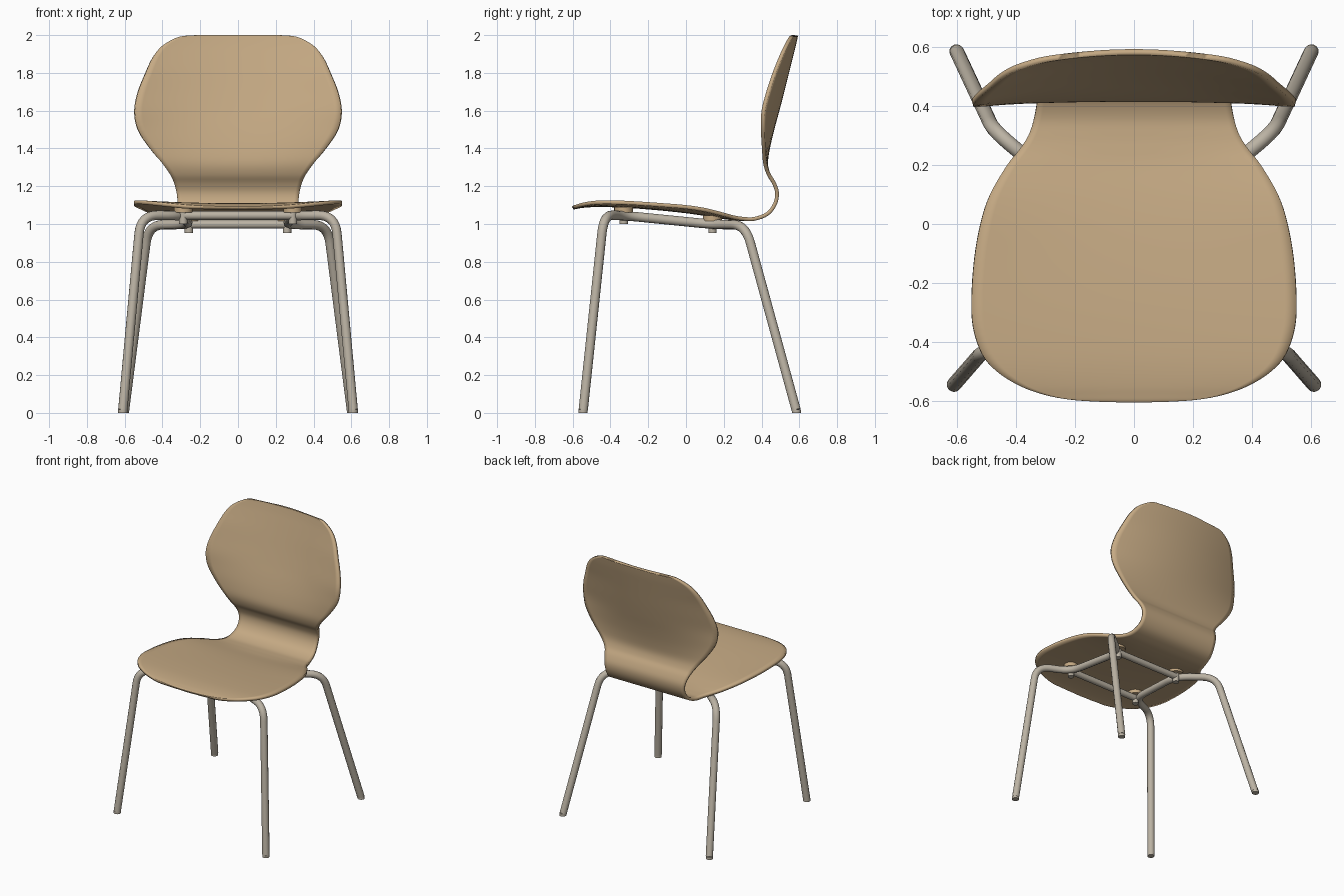
import bpy, bmesh, math
from mathutils import Vector

if "Cube" in bpy.data.objects:
    bpy.data.objects.remove(bpy.data.objects["Cube"])


def material(name, rgb):
    m = bpy.data.materials.new(name)
    m.diffuse_color = (*rgb, 1)
    m.use_nodes = True
    m.node_tree.nodes["Principled BSDF"].inputs["Base Color"].default_value = m.diffuse_color
    return m


WOOD = material("light wood", (0.56, 0.40, 0.23))
METAL = material("warm grey metal", (0.50, 0.45, 0.37))


def finish(ob, mat, angle=40):
    ob.data.materials.clear()
    ob.data.materials.append(mat)
    bpy.ops.object.select_all(action='DESELECT')
    ob.select_set(True)
    bpy.context.view_layer.objects.active = ob
    bpy.ops.object.shade_smooth_by_angle(angle=math.radians(angle))


def spline(rows, n):
    """Catmull-Rom through rows of numbers."""
    pts = [Vector(r) for r in rows]
    pts = [pts[0] * 2 - pts[1]] + pts + [pts[-1] * 2 - pts[-2]]
    out = []
    for a, b, c, d in zip(pts, pts[1:], pts[2:], pts[3:]):
        for i in range(n):
            t = i / n
            out.append(0.5 * (2 * b + (c - a) * t + (2 * a - 5 * b + 4 * c - d) * t * t
                              + (3 * b - a - 3 * c + d) * t ** 3))
    return out + [pts[-2]]


# Shell sections: y, z, half width, edge shift in y, edge shift in z
SEAT = [
    (-0.605, 1.092, 0.03, 0, 0), (-0.602, 1.094, 0.13, 0, 0), (-0.595, 1.097, 0.22, 0, 0.001),
    (-0.58, 1.100, 0.30, 0, 0.003), (-0.55, 1.105, 0.385, 0, 0.007), (-0.50, 1.109, 0.465, 0, 0.012),
    (-0.44, 1.110, 0.515, 0, 0.015), (-0.35, 1.107, 0.545, 0, 0.017), (-0.25, 1.101, 0.55, 0, 0.018),
    (-0.12, 1.090, 0.541, 0, 0.02), (0.0, 1.077, 0.52, 0, 0.023), (0.10, 1.063, 0.488, 0, 0.022),
    (0.20, 1.046, 0.43, 0, 0.014), (0.25, 1.040, 0.39, 0, 0.006), (0.30, 1.036, 0.358, 0, 0.002),
]
BACK = [
    (0.36, 1.037, 0.338, 0, 0), (0.425, 1.062, 0.326, 0, 0), (0.462, 1.11, 0.32, 0, 0),
    (0.472, 1.165, 0.325, 0, 0), (0.455, 1.215, 0.338, 0, 0), (0.428, 1.26, 0.358, 0, 0),
    (0.414, 1.32, 0.40, -0.005, 0), (0.424, 1.40, 0.465, -0.022, 0), (0.447, 1.50, 0.528, -0.05, 0),
    (0.474, 1.60, 0.545, -0.074, 0), (0.500, 1.70, 0.527, -0.075, 0), (0.525, 1.80, 0.488, -0.067, 0),
    (0.545, 1.88, 0.452, -0.055, 0), (0.560, 1.94, 0.405, -0.043, 0), (0.569, 1.98, 0.34, -0.03, 0),
    (0.572, 1.995, 0.29, -0.022, 0), (0.573, 2.0, 0.22, -0.012, 0),
]

# One-piece moulded seat and backrest shell
bm = bmesh.new()
COLS = 28
grid = []
for y, z, w, dy, dz in spline(SEAT + BACK, 4):
    row = []
    for i in range(COLS + 1):
        u = 2 * i / COLS - 1
        row.append(bm.verts.new((u * w, y + dy * u * u, z + dz * u * u)))
    grid.append(row)
for a, b in zip(grid, grid[1:]):
    for i in range(COLS):
        bm.faces.new((a[i], a[i + 1], b[i + 1], b[i]))
me = bpy.data.meshes.new("seat_shell")
bm.to_mesh(me)
bm.free()
shell = bpy.data.objects.new("seat_shell", me)
bpy.context.collection.objects.link(shell)
solid = shell.modifiers.new("thickness", 'SOLIDIFY')
solid.thickness = 0.02
solid.offset = -1
finish(shell, WOOD)


def rounded(points, radius):
    """Polyline with its corners rounded."""
    pts = [Vector(p) for p in points]
    out = [pts[0]]
    for a, b, c in zip(pts, pts[1:], pts[2:]):
        p, q = b + (a - b).normalized() * radius, b + (c - b).normalized() * radius
        for i in range(9):
            t = i / 8
            out.append(p * (1 - t) ** 2 + b * 2 * t * (1 - t) + q * t * t)
    return out + [pts[-1]]


def tube(name, pts, r=0.025):
    cu = bpy.data.curves.new(name, 'CURVE')
    cu.dimensions = '3D'
    cu.bevel_depth = r
    cu.bevel_resolution = 4
    cu.use_fill_caps = True
    s = cu.splines.new('POLY')
    s.points.add(len(pts) - 1)
    for sp, p in zip(s.points, pts):
        sp.co = (*p, 1)
    ob = bpy.data.objects.new(name, cu)
    bpy.context.collection.objects.link(ob)
    bpy.ops.object.select_all(action='DESELECT')
    ob.select_set(True)
    bpy.context.view_layer.objects.active = ob
    bpy.ops.object.convert(target='MESH')
    finish(bpy.context.object, METAL)


def disc(name, x, y, z0, z1, r, mat):
    bpy.ops.mesh.primitive_cylinder_add(vertices=24, radius=r, depth=z1 - z0,
                                        location=(x, y, (z0 + z1) / 2))
    ob = bpy.context.object
    ob.name = name
    finish(ob, mat)


FRONT_MOUNT = (0.29, -0.33, 1.045)
REAR_MOUNT = (0.26, 0.14, 0.998)
for side, sx in (("left", -1), ("right", 1)):
    # Bent tube: front leg, side rail and back leg
    path = [(0.61, -0.544, 0.016), (0.515, -0.435, 1.047), FRONT_MOUNT, REAR_MOUNT,
            (0.475, 0.315, 0.995), (0.60, 0.583, 0.016)]
    tube(side + "_leg_frame", rounded([(sx * x, y, z) for x, y, z in path], 0.10))
    # Foot glides
    disc(side + "_front_foot", sx * 0.61, -0.545, 0, 0.018, 0.024, METAL)
    disc(side + "_back_foot", sx * 0.602, 0.585, 0, 0.018, 0.024, METAL)
    # Mounting pads and bolts under the seat
    for end, (x, y, z), top in (("front", FRONT_MOUNT, 1.09), ("back", REAR_MOUNT, 1.045)):
        disc(f"{side}_{end}_pad", sx * x, y, top - 0.028, top, 0.05, WOOD)
        disc(f"{side}_{end}_bolt", sx * x, y, z - 0.045, top - 0.02, 0.022, METAL)

# Cross bars joining the mounts
for name, (x, y, z) in (("front_cross_bar", FRONT_MOUNT), ("back_cross_bar", REAR_MOUNT)):
    tube(name, [Vector((-x, y, z)), Vector((x, y, z))], 0.023)
